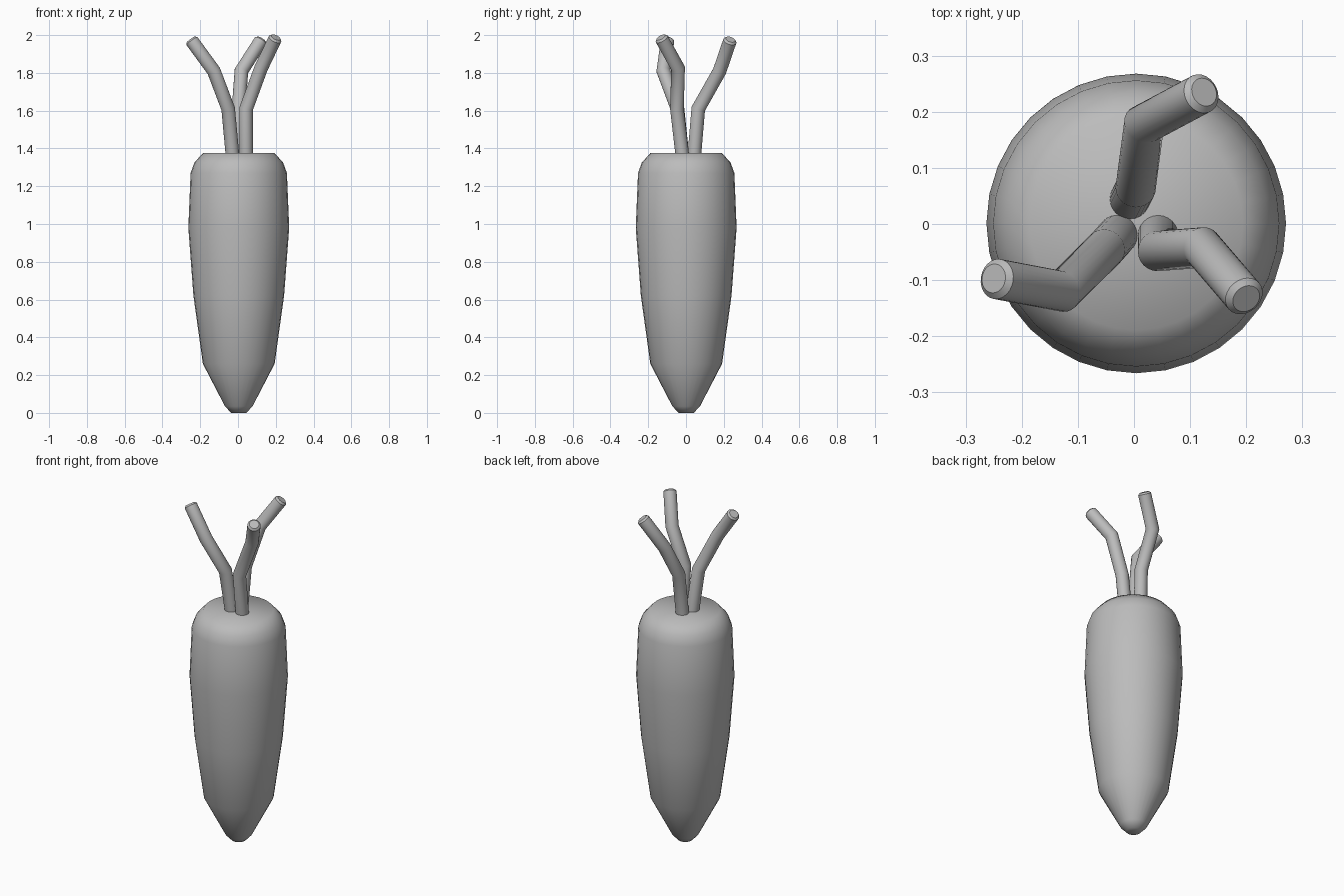
import bpy
import bmesh
from math import cos, sin, tau
from mathutils import Vector

cube = bpy.data.objects.get("Cube")
if cube:
    bpy.data.objects.remove(cube, do_unlink=True)

# Single plain grey material
grey = bpy.data.materials.new("plain_grey")
grey.use_nodes = True
colour = (0.5, 0.5, 0.5, 1)
grey.diffuse_color = colour
grey.node_tree.nodes["Principled BSDF"].inputs["Base Color"].default_value = colour


def skin_rings(name, rings, angle):
    """Bridge equal rings of points, cap both ends and shade smooth."""
    bm = bmesh.new()
    loops = [[bm.verts.new(p) for p in ring] for ring in rings]
    n = len(loops[0])
    for low, high in zip(loops, loops[1:]):
        for i in range(n):
            j = (i + 1) % n
            bm.faces.new((low[i], low[j], high[j], high[i]))
    bm.faces.new(loops[0][::-1])
    bm.faces.new(loops[-1])
    bmesh.ops.recalc_face_normals(bm, faces=bm.faces)
    mesh = bpy.data.meshes.new(name)
    bm.to_mesh(mesh)
    bm.free()
    mesh.materials.append(grey)
    obj = bpy.data.objects.new(name, mesh)
    bpy.context.collection.objects.link(obj)
    bpy.ops.object.select_all(action="DESELECT")
    obj.select_set(True)
    bpy.context.view_layer.objects.active = obj
    bpy.ops.object.shade_smooth_by_angle(angle=angle)
    return obj


def stalk(name, path, radius=0.036, sides=24, bevel=0.01):
    """Bent tube with mitred joints and a bevelled tip."""
    pts = [Vector(p) for p in path]
    dirs = [(b - a).normalized() for a, b in zip(pts, pts[1:])]
    u = dirs[0].cross(Vector((0, 1, 0))).normalized()
    v = dirs[0].cross(u)
    ring = [pts[0] + radius * (cos(tau * i / sides) * u + sin(tau * i / sides) * v)
            for i in range(sides)]
    rings = [ring]
    for k, d in enumerate(dirs):
        last = k == len(dirs) - 1
        normal = d if last else (d + dirs[k + 1]).normalized()
        end = pts[k + 1] - d * bevel if last else pts[k + 1]
        # Slide the ring along the segment onto the mitre plane
        ring = [p + d * ((end - p).dot(normal) / d.dot(normal)) for p in ring]
        rings.append(ring)
    tip = pts[-1]
    rings.append([tip + (p - end) * (1 - bevel / radius) for p in ring])
    return skin_rings(name, rings, 0.6)


# Tapered root body, turned from a profile of radius and height
profile = [(0.04, 0), (0.073, 0.035), (0.19, 0.26), (0.24, 0.62), (0.267, 0.98),
           (0.255, 1.27), (0.235, 1.325), (0.19, 1.375)]
sides = 32
skin_rings("root_body", [
    [(0.004 + r * cos(tau * i / sides), 0.001 + r * sin(tau * i / sides), z)
     for i in range(sides)] for r, z in profile], 1.2)

# Three bent stalks growing from the crown
stalk("back_stalk", [(-0.008, 0.043, 1.35), (0.003, 0.065, 1.61),
                     (0.018, 0.178, 1.81), (0.125, 0.235, 1.977)])
stalk("right_stalk", [(-0.028, -0.018, 1.35), (-0.052, -0.045, 1.61),
                      (-0.128, -0.12, 1.81), (-0.25, -0.097, 1.977)])
stalk("left_stalk", [(0.043, -0.018, 1.35), (0.043, -0.048, 1.61),
                     (0.122, -0.042, 1.825), (0.2, -0.133, 1.988)])
